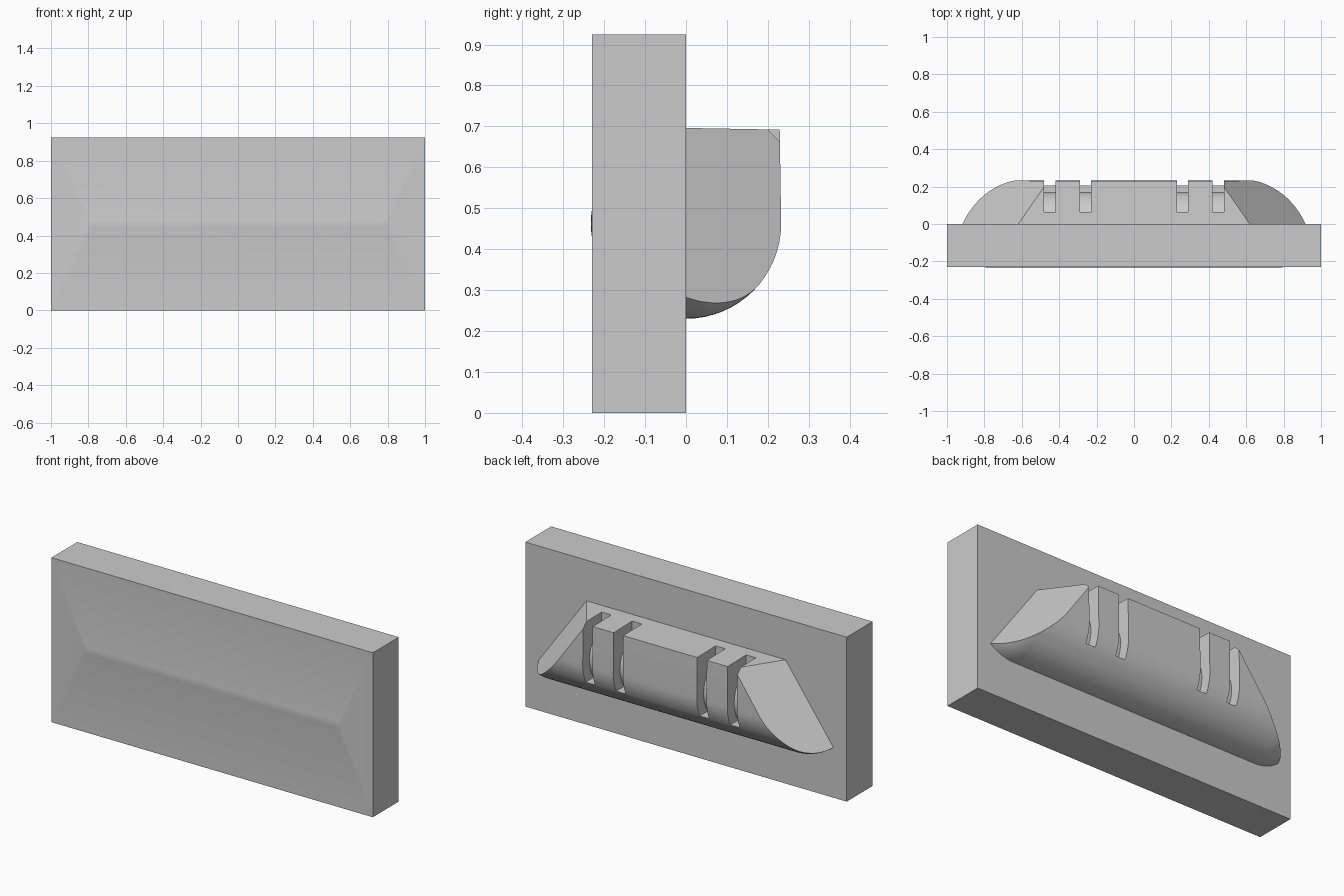
import bpy, bmesh
from math import cos, sin, radians
from mathutils import Vector, Matrix

if "Cube" in bpy.data.objects:
    bpy.data.objects.remove(bpy.data.objects["Cube"])

R, CZ = 0.2325, 0.4625      # capsule radius and axis height
HALF = 0.77                 # capsule end-sphere centre


def finish(bm, name):
    bmesh.ops.recalc_face_normals(bm, faces=bm.faces[:])
    mesh = bpy.data.meshes.new(name)
    bm.to_mesh(mesh)
    bm.free()
    obj = bpy.data.objects.new(name, mesh)
    bpy.context.collection.objects.link(obj)
    return obj


def boolean(target, tool, op):
    mod = target.modifiers.new(tool.name, 'BOOLEAN')
    mod.operation, mod.object, mod.solver = op, tool, 'EXACT'
    bpy.context.view_layer.objects.active = target
    bpy.ops.object.modifier_apply(modifier=mod.name)
    bpy.data.objects.remove(tool)


# Back plate
bm = bmesh.new()
bmesh.ops.create_cube(bm, size=1, matrix=Matrix.Translation((0, -0.115, CZ)) @
                      Matrix.Diagonal((2, 0.23, 2 * CZ, 1)))
plate = finish(bm, "mounting_plate")

# Rounded body: hull of a capsule and a flat top, with slanted ends
bm = bmesh.new()
for s in (-1, 1):
    bmesh.ops.create_uvsphere(bm, u_segments=64, v_segments=32, radius=R,
                              matrix=Matrix.Translation((s * HALF, 0, CZ)) @
                              Matrix.Rotation(radians(90), 4, 'Y'))
    bm.verts.new((s * HALF, 0.229, 0.692))
    bm.verts.new((s * HALF, -0.1, 0.698))
hull = bmesh.ops.convex_hull(bm, input=bm.verts[:])
junk = {g for g in hull["geom_interior"] + hull["geom_unused"]
        if isinstance(g, bmesh.types.BMVert)}
bmesh.ops.delete(bm, geom=list(junk), context='VERTS')
bmesh.ops.dissolve_limit(bm, angle_limit=radians(0.5), verts=bm.verts[:], edges=bm.edges[:])
for s in (-1, 1):
    bmesh.ops.bisect_plane(bm, geom=bm.verts[:] + bm.edges[:] + bm.faces[:],
                           plane_co=(s * 0.62, 0, 0.695),
                           plane_no=Vector((s, 0.71, 0.72)).normalized(),
                           clear_outer=True)
    bmesh.ops.holes_fill(bm, edges=[e for e in bm.edges if e.is_boundary], sides=0)
body = finish(bm, "rounded_body")

# Four vertical slots with a curved inner wall
profile = [(0.172 * cos(radians(a)), CZ + 0.172 * sin(radians(a)))
           for a in [-38.7 + i * 106.5 / 20 for i in range(21)]]
profile += [(profile[-1][0], 0.8), (0.3, 0.8), (0.3, profile[0][1])]
for x0, x1 in ((-0.48, -0.42), (-0.29, -0.23), (0.23, 0.29), (0.42, 0.48)):
    bm = bmesh.new()
    face = bm.faces.new([bm.verts.new((x0, y, z)) for y, z in profile])
    ext = bmesh.ops.extrude_face_region(bm, geom=[face])
    bmesh.ops.translate(bm, vec=(x1 - x0, 0, 0),
                        verts=[v for v in ext["geom"] if isinstance(v, bmesh.types.BMVert)])
    cutter = finish(bm, "slot_cutter")
    cutter.hide_render = True
    boolean(body, cutter, 'DIFFERENCE')

# Join body and plate; the capsule just breaks through the front as a thin ridge
boolean(plate, body, 'UNION')
plate.select_set(True)
bpy.ops.object.shade_smooth_by_angle(angle=radians(20))
